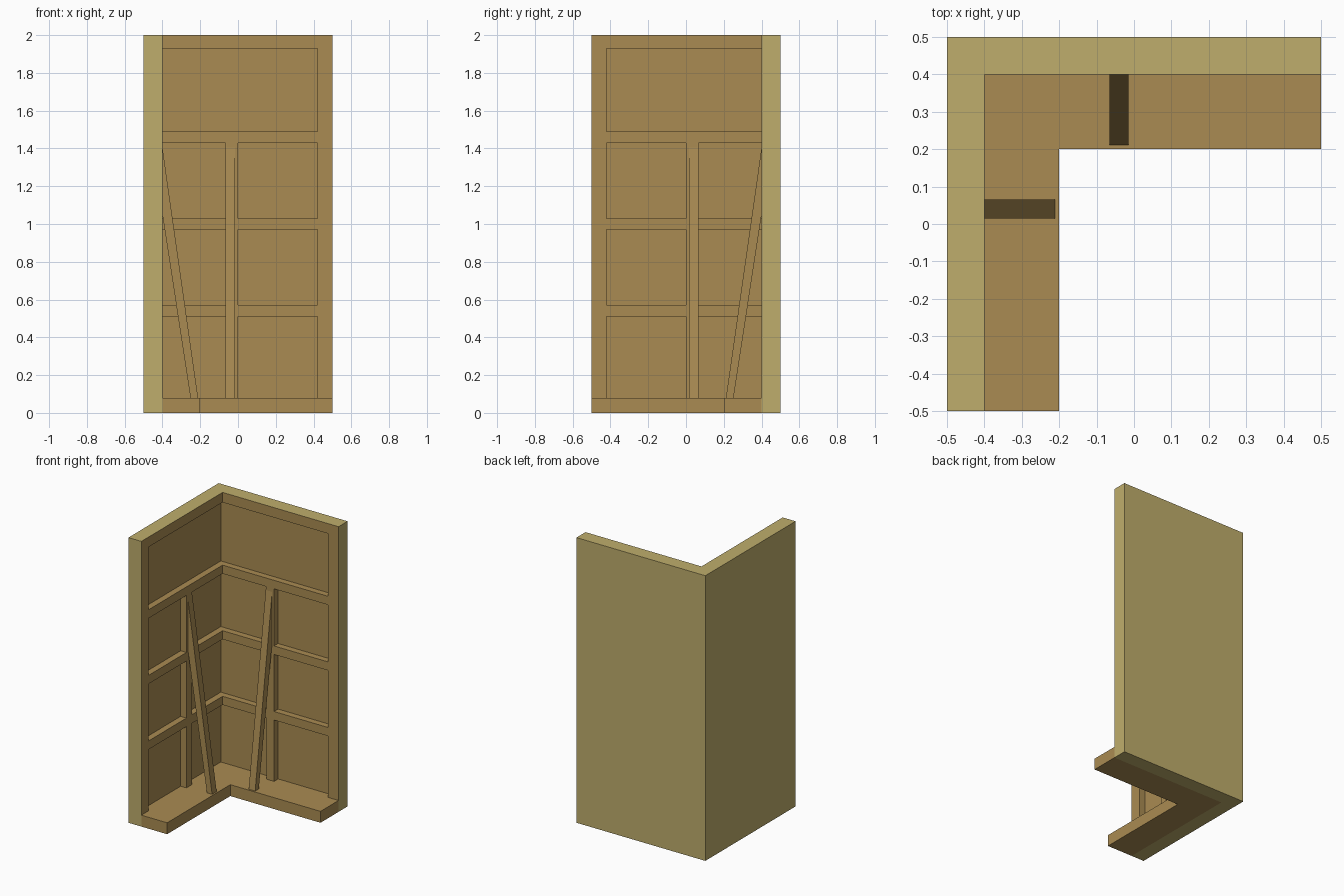
import bpy, bmesh

if "Cube" in bpy.data.objects:
    bpy.data.objects.remove(bpy.data.objects["Cube"])


def material(name, rgb):
    m = bpy.data.materials.new(name)
    m.diffuse_color = (*rgb, 1)
    m.use_nodes = True
    m.node_tree.nodes["Principled BSDF"].inputs["Base Color"].default_value = m.diffuse_color
    return m


KHAKI = material("khaki_skin", (0.52, 0.42, 0.15))
WOOD = material("brown_wood", (0.40, 0.26, 0.085))


def prism(name, pts, vec, mats):
    """Extrude a planar outline along vec."""
    bm = bmesh.new()
    f = bm.faces.new([bm.verts.new(p) for p in pts])
    r = bmesh.ops.extrude_face_region(bm, geom=[f])
    bmesh.ops.translate(bm, vec=vec, verts=[v for v in r["geom"] if isinstance(v, bmesh.types.BMVert)])
    bmesh.ops.recalc_face_normals(bm, faces=bm.faces)
    me = bpy.data.meshes.new(name)
    bm.to_mesh(me)
    bm.free()
    for m in mats:
        me.materials.append(m)
    ob = bpy.data.objects.new(name, me)
    bpy.context.collection.objects.link(ob)
    return ob


def corner(name, a, b, end, z0, z1, mats):
    """L-shaped block between offsets a (outer) and b (inner)."""
    pts = [(-a, -end), (-b, -end), (-b, b), (end, b), (end, a), (-a, a)]
    return prism(name, [(x, y, z0) for x, y in pts], (0, 0, z1 - z0), mats)


def swap(p):
    """Mirror from the back wall to the left wall."""
    return (-p[1], -p[0], p[2])


# Corner wall with recessed panels
wall = corner("corner_wall", 0.5, 0.4, 0.5, 0, 2, [WOOD, KHAKI])
REC = 0.445
cutters = [corner("cut_top", REC, 0.35, 0.42, 1.49, 1.93, [WOOD])]
for z0, z1 in ((0.08, 0.51), (0.57, 0.97), (1.03, 1.43)):
    cutters.append(corner("cut_corner", REC, 0.35, -0.06, z0, z1, [WOOD]))
    box = [(0, 0.35, z0), (0.42, 0.35, z0), (0.42, REC, z0), (0, REC, z0)]
    for pts in (box, [swap(p) for p in box]):
        cutters.append(prism("cut_panel", pts, (0, 0, z1 - z0), [WOOD]))

bpy.context.view_layer.objects.active = wall
for c in cutters:
    c.hide_render = True
    mod = wall.modifiers.new("panel", "BOOLEAN")
    mod.operation = "DIFFERENCE"
    mod.solver = "EXACT"
    mod.object = c
    bpy.ops.object.modifier_apply(modifier=mod.name)
for c in cutters:
    bpy.data.objects.remove(c, do_unlink=True)

# Outer skin, ends, top and bottom are khaki; the inside is wood
for p in wall.data.polygons:
    c = p.center
    outside = abs(c.x) > 0.499 or abs(c.y) > 0.499 or c.z > 1.999 or c.z < 0.001
    p.material_index = 1 if outside else 0

# Floor plinth
corner("base_plinth", 0.4, 0.2, 0.5, 0, 0.08, [WOOD])

# Slanted braces, one per wall
profile = [(0.405, 1.44), (0.21, 0.07), (0.25, 0.07), (0.405, 1.08)]
brace = [(-0.065, y, z) for y, z in profile]
prism("back_brace", brace, (0.05, 0, 0), [WOOD])
prism("left_brace", [swap(p) for p in brace], (0, -0.05, 0), [WOOD])
